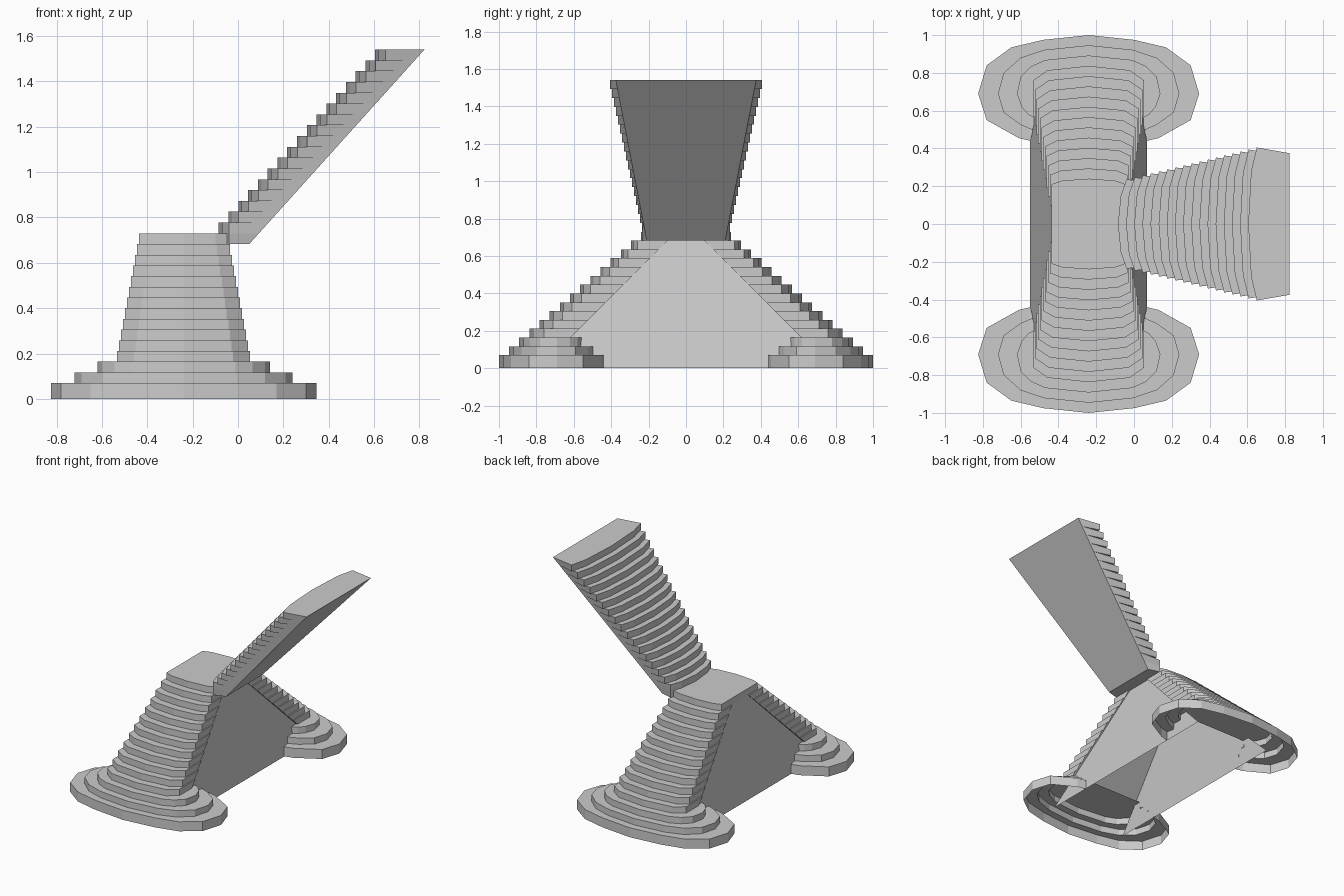
import bpy, bmesh

if "Cube" in bpy.data.objects:
    bpy.data.objects.remove(bpy.data.objects["Cube"])

CX = -0.24            # centre line of the lower flights
RISE = 0.0471         # lower step height


def lerp(a, b, t):
    return a + (b - a) * t


def finish(name, bm):
    bmesh.ops.recalc_face_normals(bm, faces=bm.faces)
    me = bpy.data.meshes.new(name)
    bm.to_mesh(me)
    bm.free()
    ob = bpy.data.objects.new(name, me)
    bpy.context.collection.objects.link(ob)
    return ob


def strip(bm, a, b, closed=False):
    n = len(a)
    for i in range(n if closed else n - 1):
        j = (i + 1) % n
        bm.faces.new((a[i], a[j], b[j], b[i]))


def prism(bm, low, z0, high, z1):
    a = [bm.verts.new((x, y, z0)) for x, y in low]
    b = [bm.verts.new((x, y, z1)) for x, y in high]
    strip(bm, a, b, True)
    bm.faces.new(a)
    bm.faces.new(b)


def level_z(i):
    return 0.07 + RISE * i


def lower_arc(i):
    """Bowed front edge of lower step i, running from -x to +x."""
    t = i / 14
    yc = 1 - 0.0543 * i
    edge, brk = lerp(0.32, 0.197, t), lerp(0.24, 0.14, t)
    d1, d2 = lerp(0.027, 0.01, t), lerp(0.09, 0.03, t)
    return [(CX - edge, yc - d2), (CX - brk, yc - d1), (CX, yc),
            (CX + brk, yc - d1), (CX + edge, yc - d2)]


# Half outlines of the three flared bottom steps
OVALS = [
    [(0, 1.0), (.24, .975), (.41, .935), (.54, .84), (.585, .69), (.54, .55), (.37, .455), (.308, .44)],
    [(0, .946), (.235, .922), (.36, .88), (.45, .80), (.48, .69), (.45, .59), (.36, .525), (.295, .497)],
    [(0, .892), (.23, .868), (.305, .835), (.36, .78), (.38, .69), (.355, .62), (.32, .58), (.285, .56)],
]


def lower_flight(name, s):
    bm = bmesh.new()
    # straight tapering steps with a sloping underside
    for i in range(3, 14):
        z0, z1 = level_z(i - 1), level_z(i)
        arc = lower_arc(i)
        xl, xr = arc[0][0], arc[-1][0]
        low = arc + [(xr, 0.78 - z0), (xl, 0.78 - z0)]
        high = arc + [(xr, 0.78 - z1), (xl, 0.78 - z1)]
        prism(bm, [(x, s * y) for x, y in low], z0, [(x, s * y) for x, y in high], z1)
    # flared oval steps, a hollow shell
    prev = None
    for i, half in enumerate(OVALS):
        pts = [(CX - x, s * y) for x, y in half[:0:-1]] + [(CX + x, s * y) for x, y in half]
        z0 = 0 if i == 0 else level_z(i - 1)
        a = [bm.verts.new((x, y, z0)) for x, y in pts]
        b = [bm.verts.new((x, y, level_z(i))) for x, y in pts]
        strip(bm, a, b)
        if prev:
            strip(bm, prev, a)
        prev = b
    bm.faces.new(prev)
    finish(name, bm)


lower_flight("lower_flight_front", -1)
lower_flight("lower_flight_back", 1)

# Landing between the flights
bm = bmesh.new()
arc = lower_arc(14)
outline = arc + [(x, -y) for x, y in reversed(arc)]
prism(bm, outline, level_z(13), outline, level_z(14))
finish("landing", bm)

# Leaning side walls under the lower flights
for name, s in (("side_wall_left", -1), ("side_wall_right", 1)):
    bm = bmesh.new()
    pts = [(.31, -.78, 0), (.31, .78, 0), (.195, .1, .683), (.195, -.1, .683)]
    bm.faces.new([bm.verts.new((CX + s * x, y, z)) for x, y, z in pts])
    finish(name, bm)

# Upper flight, widening as it rises
bm = bmesh.new()


def soffit(z):
    t = (z - 0.683) / 0.857
    return lerp(0.05, 0.822, t), lerp(0.21, 0.375, t)


for k in range(-1, 17):
    t = max(k, 0) / 16
    xc = lerp(-0.085, 0.605, t)
    edge, brk = lerp(0.235, 0.405, t), lerp(0.15, 0.28, t)
    half = [(xc + .045, edge), (xc + .015, brk)]
    nose = half + [(xc, 0)] + [(x, -y) for x, y in reversed(half)]
    z0 = 0.73 + 0.04765 * k
    z1 = z0 + 0.04765
    ends = []
    for z in (z0, z1):
        x, w = soffit(z)
        ends.append(nose + [(x, -w), (x, w)])
    prism(bm, ends[0], z0, ends[1], z1)
finish("upper_flight", bm)
